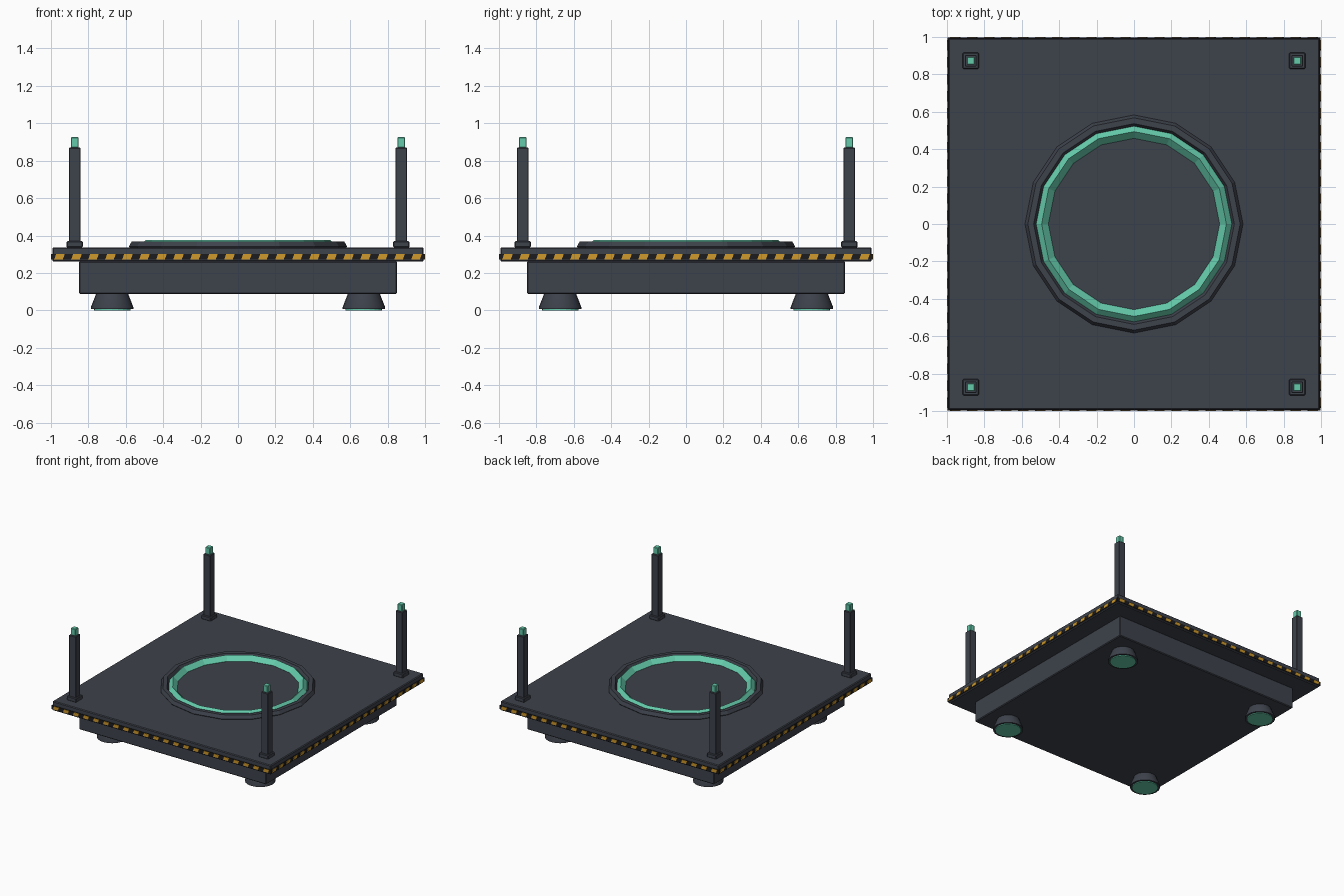
import bpy, bmesh, math
from mathutils import Matrix, Vector

if "Cube" in bpy.data.objects:
    bpy.data.objects.remove(bpy.data.objects["Cube"])


def material(name, rgb):
    m = bpy.data.materials.new(name)
    m.diffuse_color = (*rgb, 1)
    m.use_nodes = True
    m.node_tree.nodes["Principled BSDF"].inputs["Base Color"].default_value = m.diffuse_color
    return m


STEEL = material("slate steel", (0.047, 0.054, 0.070))
BLACK = material("stripe black", (0.012, 0.012, 0.014))
GOLD = material("hazard gold", (0.62, 0.32, 0.025))
GLOW = material("mint glow", (0.13, 0.60, 0.41))


def make(name, bm, mat, bevel=0.0):
    bmesh.ops.recalc_face_normals(bm, faces=bm.faces)
    me = bpy.data.meshes.new(name)
    bm.to_mesh(me)
    bm.free()
    me.materials.append(mat)
    ob = bpy.data.objects.new(name, me)
    bpy.context.collection.objects.link(ob)
    if bevel:
        b = ob.modifiers.new("bevel", 'BEVEL')
        b.width, b.segments = bevel, 1
    return ob


def block(name, x, y, half, z0, z1, mat, bevel=0.0):
    bm = bmesh.new()
    bmesh.ops.create_cube(bm, size=1, matrix=Matrix.Translation((x, y, (z0 + z1) / 2))
                          @ Matrix.Diagonal((2 * half, 2 * half, z1 - z0, 1)))
    return make(name, bm, mat, bevel)


def lathe(name, x, y, profile, sides, mat, closed=False):
    """Sweep (radius, z) points round a vertical axis; open profiles get end caps."""
    bm = bmesh.new()
    rings = []
    for r, z in profile:
        rings.append([bm.verts.new((x + r * math.cos(2 * math.pi * i / sides),
                                    y + r * math.sin(2 * math.pi * i / sides), z))
                      for i in range(sides)])
    pairs = list(zip(rings, rings[1:]))
    if closed:
        pairs.append((rings[-1], rings[0]))
    else:
        bm.faces.new(rings[0])
        bm.faces.new(rings[-1])
    for a, b in pairs:
        for i in range(sides):
            j = (i + 1) % sides
            bm.faces.new((a[i], a[j], b[j], b[i]))
    return make(name, bm, mat)


def section(radius, tube, z, n):
    return [(radius + tube * math.cos(2 * math.pi * k / n),
             z + tube * math.sin(2 * math.pi * k / n)) for k in range(n)]


# Platform: underbody, deck slab and the dark band round its edge
block("underbody", 0, 0, 0.85, 0.087, 0.262, STEEL, 0.006)
block("deck", 0, 0, 0.992, 0.26, 0.337, STEEL, 0.006)
block("edge_band", 0, 0, 0.997, 0.271, 0.302, BLACK)

# Slanted gold dashes along the four edges
bm = bmesh.new()
COUNT, STEP = 22, 2 / 22
for side in range(4):
    turn = Matrix.Rotation(side * math.pi / 2, 3, 'Z')
    for i in range(COUNT):
        x = -1 + (i + 0.5) * STEP
        front, back = [], []
        for dx, z in ((-0.028, 0.273), (0.018, 0.273), (0.028, 0.300), (-0.018, 0.300)):
            front.append(bm.verts.new(turn @ Vector((x + dx, -1.0, z))))
            back.append(bm.verts.new(turn @ Vector((x + dx, -0.995, z))))
        bm.faces.new(front)
        bm.faces.new(back[::-1])
        for k in range(4):
            n = (k + 1) % 4
            bm.faces.new((front[k], back[k], back[n], front[n]))
make("hazard_dashes", bm, GOLD)

# Faceted landing rings
lathe("outer_ring", 0, 0, section(0.552, 0.031, 0.342, 6), 16, STEEL, closed=True)
lathe("glow_ring", 0, 0, section(0.494, 0.036, 0.339, 4), 16, GLOW, closed=True)

# Corner posts with glowing tips, and flared feet with glowing pads
for sx, sy, corner in ((-1, -1, "front_left"), (1, -1, "front_right"),
                       (-1, 1, "back_left"), (1, 1, "back_right")):
    px, py = sx * 0.873, sy * 0.873
    block(corner + "_post_collar", px, py, 0.043, 0.335, 0.37, STEEL, 0.005)
    block(corner + "_post", px, py, 0.031, 0.36, 0.87, STEEL, 0.004)
    block(corner + "_post_tip", px, py, 0.021, 0.868, 0.926, GLOW, 0.004)
    fx, fy = sx * 0.673, sy * 0.673
    foot = lathe(corner + "_foot", fx, fy,
                 [(0.085, 0.09), (0.114, 0.016), (0.114, 0.006)], 20, STEEL)
    bpy.context.view_layer.objects.active = foot
    foot.select_set(True)
    bpy.ops.object.shade_smooth_by_angle(angle=math.radians(30))
    foot.select_set(False)
    lathe(corner + "_foot_pad", fx, fy, [(0.098, 0.01), (0.098, 0.0)], 20, GLOW)
